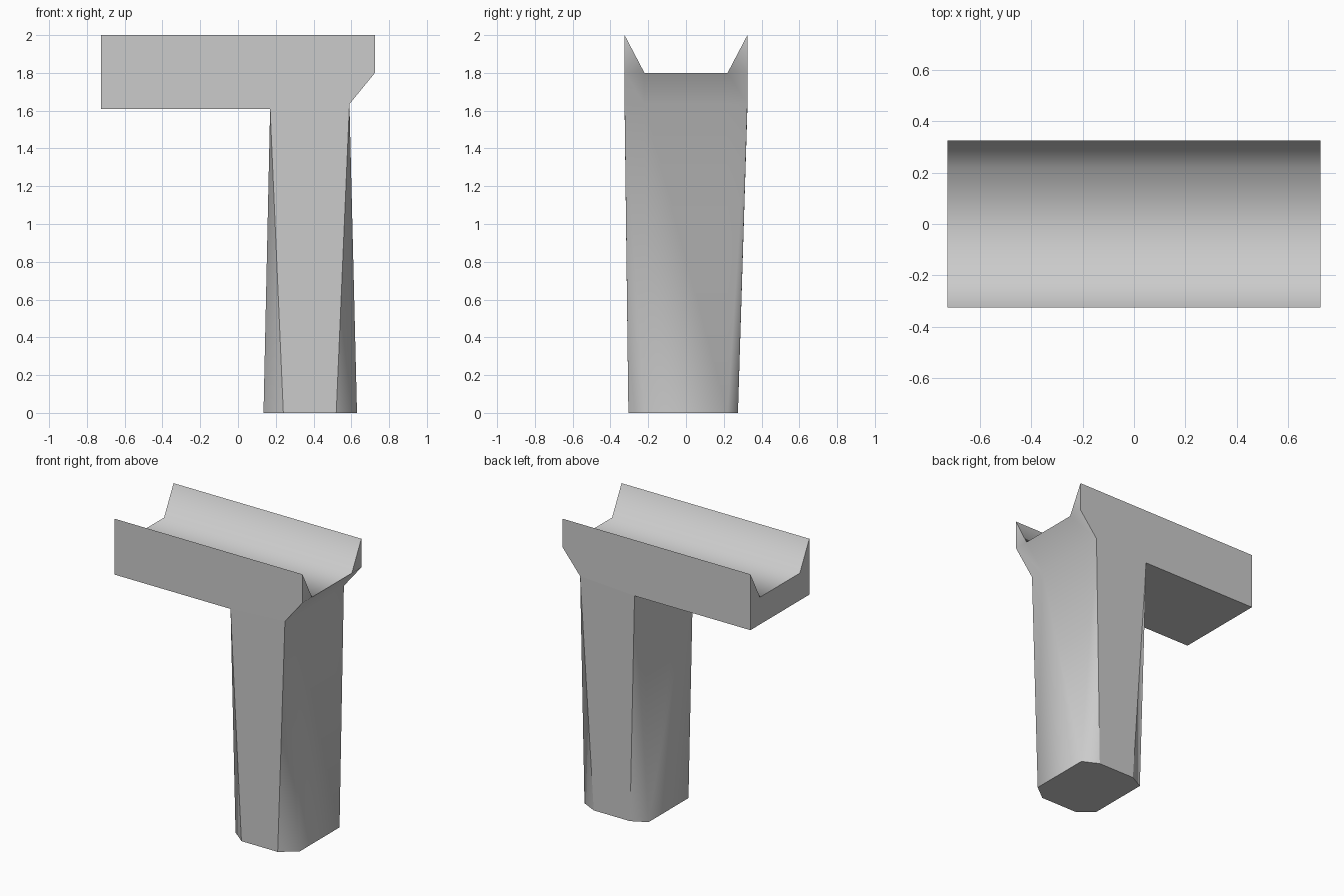
import bpy, bmesh, math

if "Cube" in bpy.data.objects:
    bpy.data.objects.remove(bpy.data.objects["Cube"])

bm = bmesh.new()
cache = {}


def vert(p):
    """Return one shared vertex per position."""
    key = tuple(round(c, 4) for c in p)
    if key not in cache:
        cache[key] = bm.verts.new(key)
    return cache[key]


def face(*points):
    """Add a face, dropping repeated corners and skipping collapsed faces."""
    verts = list(dict.fromkeys(vert(p) for p in points))
    if len(verts) >= 3:
        bm.faces.new(verts)


W, F = 0.325, 0.22          # half width of the trough, half width of its floor


def section(x, zb):
    """Trough cross-section at x with underside height zb."""
    return [(x, y, z) for y, z in (
        (-W, 2), (-F, 1.8), (F, 1.8), (W, 2), (W, zb), (F, zb), (-F, zb), (-W, zb))]


# Trough: cross-sections along x, open below where the leg joins
secs = [section(x, zb) for x, zb in ((-0.725, 1.61), (0.17, 1.61), (0.59, 1.635), (0.725, 1.8))]
for s, (a, b) in enumerate(zip(secs, secs[1:])):
    for i in range(8):
        if s == 1 and i in (4, 5, 6):
            continue
        j = (i + 1) % 8
        face(a[i], a[j], b[j], b[i])

# Trough ends
for c in (secs[0], secs[-1]):
    for ids in ((0, 1, 6, 7), (1, 2, 5, 6), (2, 3, 4, 5)):
        face(*[c[i] for i in ids])

# Leg: rectangular at the top, corners chamfered towards the foot
left, right = secs[1], secs[2]
front, back = -0.305, 0.275
fl, fr = (0.24, front, 0), (0.52, front, 0)
bl, br = (0.24, back, 0), (0.52, back, 0)
lf, lb = (0.135, -F, 0), (0.135, F, 0)
rf, rb = (0.63, -F, 0), (0.63, F, 0)
face(left[7], right[7], fr, fl)
face(left[4], right[4], br, bl)
face(*left[4:8], lf, lb)
face(*right[4:8], rf, rb)
for top, p, q in ((left[7], fl, lf), (right[7], fr, rf), (left[4], bl, lb), (right[4], br, rb)):
    face(top, p, q)
face(fl, fr, rf, rb, br, bl, lb, lf)

# Smooth shading with crisp edges around the flat front and back
bmesh.ops.recalc_face_normals(bm, faces=bm.faces[:])
bm.normal_update()
for f in bm.faces:
    f.smooth = True
for e in bm.edges:
    flat = any(abs(f.normal.y) > 0.99 for f in e.link_faces)
    e.smooth = not flat and e.calc_face_angle(math.pi) < math.radians(65)

mesh = bpy.data.meshes.new("trough_on_leg")
bm.to_mesh(mesh)
bm.free()
obj = bpy.data.objects.new("trough_on_leg", mesh)
bpy.context.collection.objects.link(obj)
